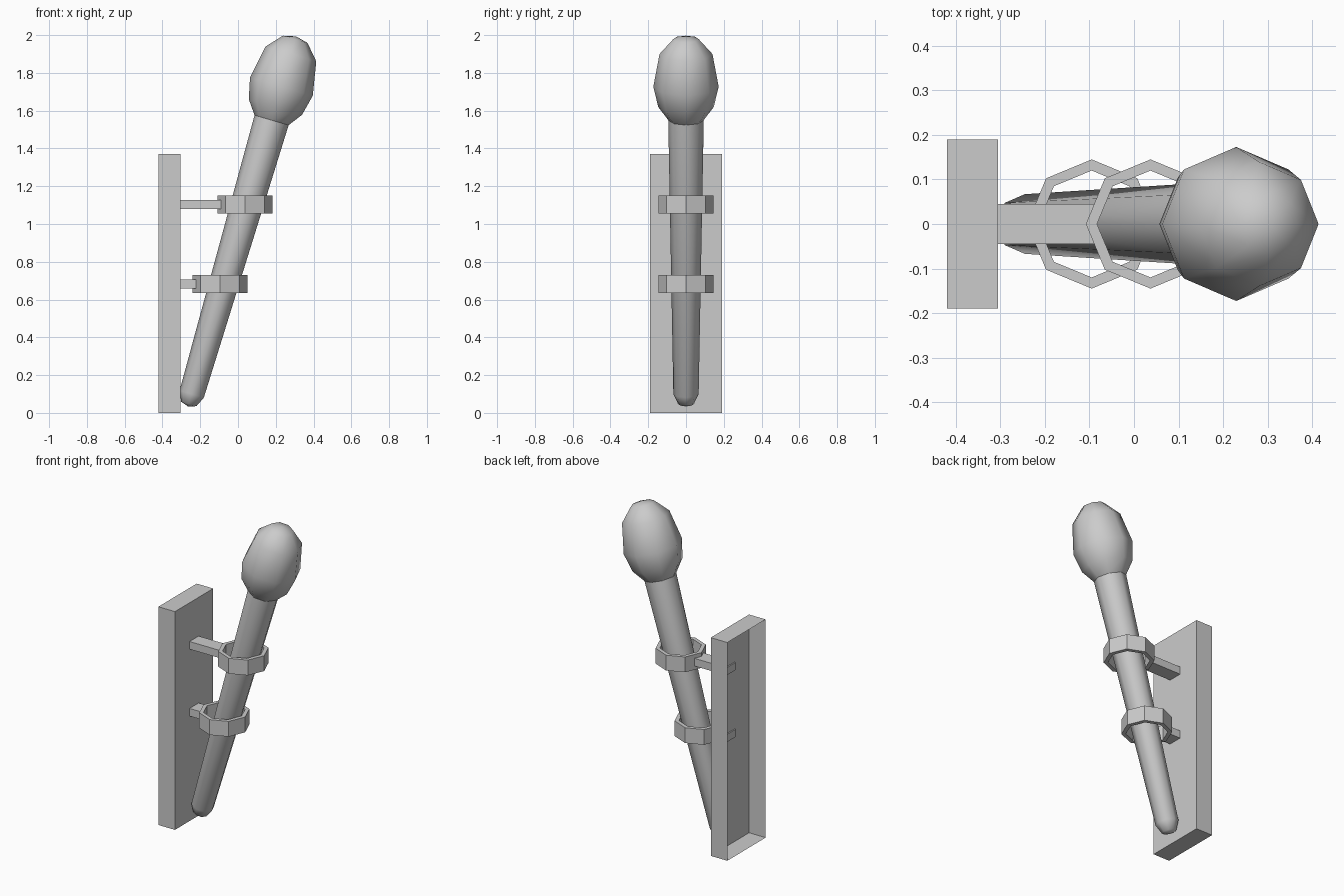
import bpy, bmesh
from math import cos, sin, pi, radians, atan2
from mathutils import Matrix

if "Cube" in bpy.data.objects:
    bpy.data.objects.remove(bpy.data.objects["Cube"])


def finish(name, bm):
    mesh = bpy.data.meshes.new(name)
    bm.to_mesh(mesh)
    bm.free()
    ob = bpy.data.objects.new(name, mesh)
    bpy.context.collection.objects.link(ob)
    return ob


def box(name, x, y, z, open_back=False):
    bm = bmesh.new()
    bmesh.ops.create_cube(bm, size=1)
    for v in bm.verts:
        v.co = [(a + b) / 2 + c * (b - a) for (a, b), c in zip((x, y, z), v.co)]
    if open_back:
        bm.normal_update()
        bmesh.ops.delete(bm, geom=[f for f in bm.faces if f.normal.x < -0.9],
                         context='FACES_ONLY')
    return finish(name, bm)


def lathe(name, profile, sides=8, closed=False):
    """Revolve (radius, height) points around z; zero radius makes a pole."""
    bm = bmesh.new()
    rings = []
    for r, h in profile:
        n = sides if r > 0 else 1
        rings.append([bm.verts.new((r * cos(2 * pi * i / sides), r * sin(2 * pi * i / sides), h))
                      for i in range(n)])
    pairs = list(zip(rings, rings[1:]))
    if closed:
        pairs.append((rings[-1], rings[0]))
    for a, b in pairs:
        for i in range(sides):
            j = (i + 1) % sides
            quad = [a[i % len(a)], a[j % len(a)], b[j % len(b)], b[i % len(b)]]
            bm.faces.new(list(dict.fromkeys(quad)))
    bmesh.ops.recalc_face_normals(bm, faces=bm.faces[:])
    return finish(name, bm)


# Wall plate, open at the rear
box("wall_plate", (-0.42, -0.305), (-0.19, 0.19), (0, 1.37), open_back=True)

# Octagonal holding rings and their arms
for label, cx, cz in (("lower", -0.095, 0.683), ("upper", 0.037, 1.103)):
    ring = lathe(label + "_ring", [(0.145, -0.048), (0.145, 0.048), (0.12, 0.048), (0.12, -0.048)],
                 closed=True)
    ring.location = (cx, 0, cz)
    box(label + "_arm", (-0.313, cx - 0.124), (-0.045, 0.045), (cz - 0.024, cz + 0.024))

# Tilted torch: rounded foot, tapered shaft and bulbous head
tilt = Matrix.Translation((-0.245, 0, 0.1)) @ Matrix.Rotation(atan2(0.28, 0.96), 4, 'Y')
shaft = lathe("torch_shaft", [(0, -0.069), (0.042, -0.055), (0.067, 0), (0.094, 1.51)])
head = lathe("torch_head", [(0.094, 1.51), (0.147, 1.583), (0.173, 1.695),
                            (0.14, 1.875), (0.068, 1.956), (0, 1.972)])
for ob in (shaft, head):
    ob.data.transform(tilt)
    bpy.ops.object.select_all(action='DESELECT')
    ob.select_set(True)
    bpy.context.view_layer.objects.active = ob
    bpy.ops.object.shade_smooth_by_angle(angle=radians(60))
